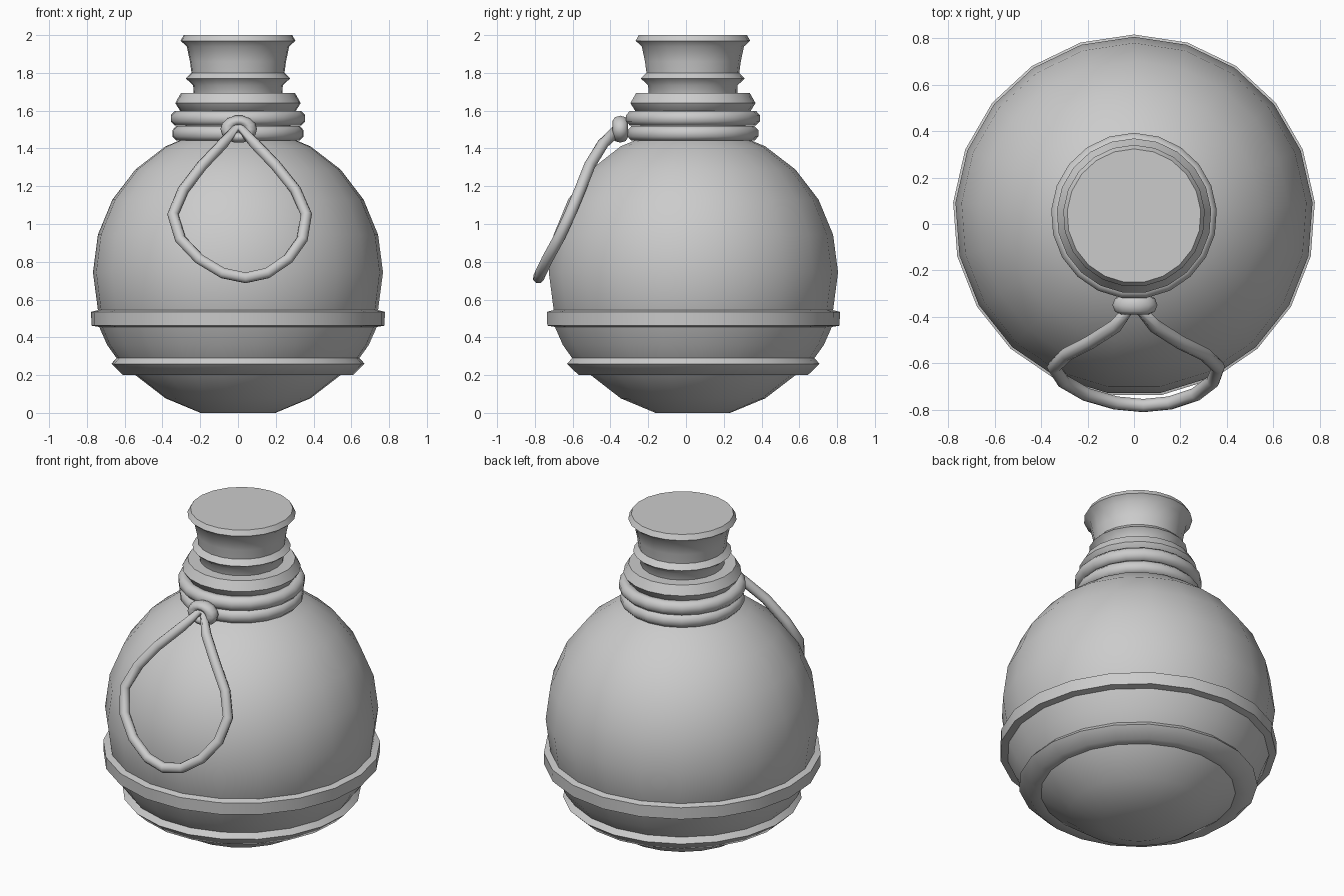
import bpy, bmesh, math

if "Cube" in bpy.data.objects:
    bpy.data.objects.remove(bpy.data.objects["Cube"])

SIDES = 21
CY = 0.035  # the bottle axis sits slightly behind the origin


def finish(obj, angle):
    bpy.ops.object.select_all(action='DESELECT')
    obj.select_set(True)
    bpy.context.view_layer.objects.active = obj
    bpy.ops.object.shade_smooth_by_angle(angle=math.radians(angle))


def lathe(name, profile, angle=50, cap_start=False, cap_end=False, closed=False):
    """Revolve (radius, z) points, listed bottom to top on the outside."""
    bm = bmesh.new()
    rings = []
    for r, z in profile:
        ring = []
        for i in range(SIDES):
            a = math.pi / 2 + 2 * math.pi * i / SIDES
            ring.append(bm.verts.new((r * math.cos(a), CY + r * math.sin(a), z)))
        rings.append(ring)
    pairs = list(zip(rings, rings[1:]))
    if closed:
        pairs.append((rings[-1], rings[0]))
    for lo, hi in pairs:
        for i in range(SIDES):
            j = (i + 1) % SIDES
            bm.faces.new((lo[i], lo[j], hi[j], hi[i]))
    if cap_start:
        bm.faces.new(rings[0][::-1])
    if cap_end:
        bm.faces.new(rings[-1])
    me = bpy.data.meshes.new(name)
    bm.to_mesh(me)
    bm.free()
    obj = bpy.data.objects.new(name, me)
    bpy.context.collection.objects.link(obj)
    finish(obj, angle)
    return obj


# Round body: 15 degree rings of a sphere, flat at the bottom
body = [(0.77 * math.cos(math.radians(a)), 0.744 + 0.77 * math.sin(math.radians(a)))
        for a in range(-75, 61, 15)]
body.append((0.28, 1.455))
lathe("body", body, cap_start=True)

# Base shell with a lower rim and a raised band
lathe("base_band", [(0.535, 0.205), (0.61, 0.2), (0.672, 0.26), (0.645, 0.29),
                    (0.695, 0.36), (0.737, 0.455), (0.778, 0.462), (0.78, 0.535),
                    (0.74, 0.545)])

# Neck with collar lip
lathe("neck_collar", [(0.28, 1.42), (0.28, 1.585), (0.305, 1.595), (0.333, 1.64),
                      (0.303, 1.693), (0.22, 1.693)])

# Stopper
lathe("stopper", [(0.235, 1.66), (0.238, 1.735), (0.277, 1.77), (0.247, 1.80),
                  (0.255, 1.86), (0.272, 1.94), (0.305, 1.97), (0.288, 2.0)],
      cap_end=True)

# Two rope turns around the neck
for name, z, outer in (("upper_rope", 1.56, 0.36), ("lower_rope", 1.48, 0.352)):
    section = [(outer - 0.04 + 0.04 * math.cos(math.radians(t + 22.5)),
                z + 0.042 * math.sin(math.radians(t + 22.5))) for t in range(0, 360, 45)]
    lathe(name, section, closed=True)

# Knot: a small flattened ring facing the front
bpy.ops.mesh.primitive_torus_add(major_segments=14, minor_segments=8,
                                 major_radius=0.058, minor_radius=0.037,
                                 location=(0.004, -0.348, 1.502),
                                 rotation=(math.pi / 2, 0, 0))
knot = bpy.context.object
knot.name = "knot"
knot.scale = (1.02, 0.77, 1.1)
finish(knot, 60)

# Hanging rope loop, draped over the body
front_path = [(0.0, 1.52), (0.09, 1.425), (0.20, 1.31), (0.305, 1.18), (0.362, 1.05),
              (0.34, 0.92), (0.265, 0.815), (0.155, 0.74), (0.04, 0.715),
              (-0.08, 0.74), (-0.205, 0.815), (-0.305, 0.92), (-0.345, 1.05),
              (-0.29, 1.18), (-0.19, 1.31), (-0.08, 1.425)]
drape = [(0.70, -0.788), (0.80, -0.742), (0.90, -0.685), (1.05, -0.615), (1.20, -0.553),
         (1.30, -0.515), (1.38, -0.475), (1.45, -0.42), (1.53, -0.33)]


def drape_y(z):
    for (z0, y0), (z1, y1) in zip(drape, drape[1:]):
        if z <= z1:
            return y0 + (y1 - y0) * (z - z0) / (z1 - z0)
    return drape[-1][1]


curve = bpy.data.curves.new("rope_loop", 'CURVE')
curve.dimensions = '3D'
curve.bevel_depth = 0.03
curve.bevel_resolution = 2
spline = curve.splines.new('POLY')
spline.points.add(len(front_path) - 1)
for p, (x, z) in zip(spline.points, front_path):
    p.co = (x, drape_y(z), z, 1)
spline.use_cyclic_u = True
spline.use_smooth = True
loop = bpy.data.objects.new("rope_loop", curve)
bpy.context.collection.objects.link(loop)
